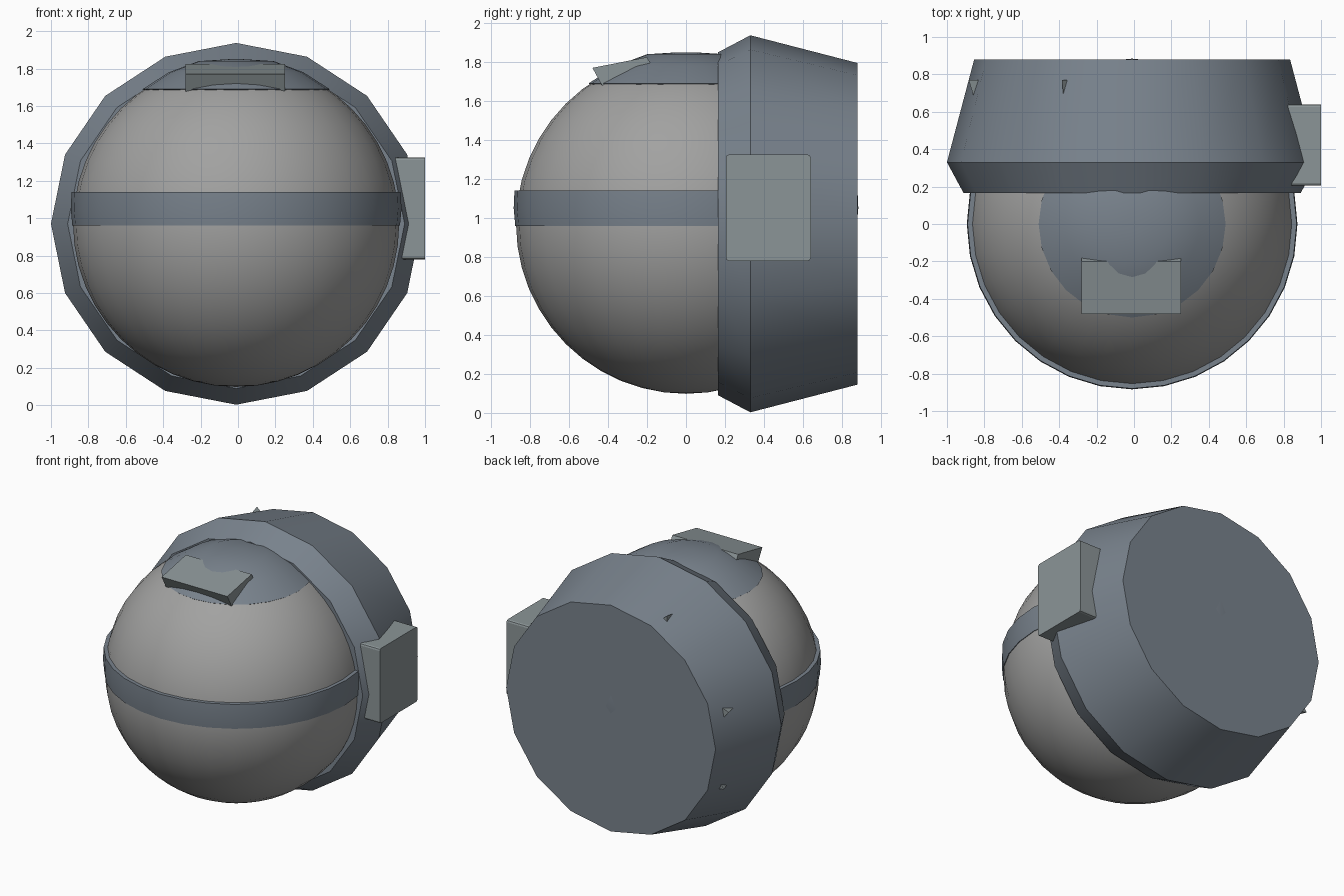
import bpy, bmesh, math
from mathutils import Vector, Matrix

if "Cube" in bpy.data.objects:
    bpy.data.objects.remove(bpy.data.objects["Cube"])

CX, CZ = -0.01, 0.97


def material(name, rgb):
    m = bpy.data.materials.new(name)
    m.diffuse_color = (*rgb, 1)
    m.use_nodes = True
    m.node_tree.nodes["Principled BSDF"].inputs["Base Color"].default_value = m.diffuse_color
    return m


shell_mat = material("blue_grey", (0.19, 0.225, 0.265))
ball_mat = material("mid_grey", (0.36, 0.36, 0.355))
block_mat = material("pale_grey", (0.26, 0.30, 0.31))


def finish(bm, name, mat, angle=None):
    bmesh.ops.recalc_face_normals(bm, faces=bm.faces)
    mesh = bpy.data.meshes.new(name)
    bm.to_mesh(mesh)
    bm.free()
    ob = bpy.data.objects.new(name, mesh)
    bpy.context.collection.objects.link(ob)
    mesh.materials.append(mat)
    if angle:
        bpy.ops.object.select_all(action='DESELECT')
        ob.select_set(True)
        bpy.context.view_layer.objects.active = ob
        bpy.ops.object.shade_smooth_by_angle(angle=math.radians(angle))
    return ob


def lathe(name, profile, sides, mat, matrix, angle=35):
    """Turn a (radius, height) profile round z, cap both ends, then place it."""
    bm = bmesh.new()
    rings = []
    for r, h in profile:
        rings.append([bm.verts.new((r * math.cos(2 * math.pi * i / sides),
                                    r * math.sin(2 * math.pi * i / sides), h))
                      for i in range(sides)])
    for a, b in zip(rings, rings[1:]):
        for i in range(sides):
            j = (i + 1) % sides
            bm.faces.new((a[i], a[j], b[j], b[i]))
    bm.faces.new(rings[0])
    bm.faces.new(rings[-1])
    bm.transform(matrix)
    return finish(bm, name, mat, angle)


def side_block(name, outline, x0, x1, bevel=0.0):
    """Extrude a (y, z) outline from x0 to x1."""
    bm = bmesh.new()
    f = bm.faces.new([bm.verts.new((x0, y, z)) for y, z in outline])
    ext = bmesh.ops.extrude_face_region(bm, geom=[f])
    bmesh.ops.translate(bm, vec=(x1 - x0, 0, 0),
                        verts=[v for v in ext['geom'] if isinstance(v, bmesh.types.BMVert)])
    if bevel:
        edges = [e for e in bm.edges if abs(e.verts[0].co.x - e.verts[1].co.x) > 0.05]
        bmesh.ops.bevel(bm, geom=edges, offset=bevel, segments=2, affect='EDGES', profile=0.5)
    return finish(bm, name, block_mat)


# Ball
bm = bmesh.new()
bmesh.ops.create_uvsphere(bm, u_segments=32, v_segments=24, radius=0.872)
bm.transform(Matrix.Translation((CX, 0, CZ)))
finish(bm, "ball", ball_mat, 35)

# Raised band round the ball
lathe("ball_band", [(0.80, 0.96), (0.876, 0.96), (0.884, 1.05), (0.88, 1.14), (0.80, 1.14)],
      32, shell_mat, Matrix.Translation((CX, 0, 0)))

# Sixteen-sided rear housing, turned about the y axis
along_y = (Matrix.Translation((CX, 0, CZ)) @ Matrix.Diagonal((0.99, 1, 0.967, 1))
           @ Matrix.Rotation(math.radians(-90), 4, 'X'))
lathe("rear_housing", [(0.82, 0.17), (0.91, 0.165), (1.0, 0.33), (0.853, 0.88)],
      16, shell_mat, along_y, 30)

# Shallow cap on top of the ball
lathe("top_cap", [(0.48, 1.675), (0.50, 1.69), (0.36, 1.78), (0.20, 1.84), (0.04, 1.85)],
      24, shell_mat, Matrix.Translation((CX, 0, 0)))

# Tilted block at the front of the cap
side_block("top_block", [(-0.48, 1.77), (-0.20, 1.825), (-0.17, 1.77), (-0.42, 1.66)],
           -0.28, 0.25)

# Square block on the right of the housing
side_block("side_block", [(0.205, 0.78), (0.64, 0.78), (0.64, 1.325), (0.205, 1.325)],
           0.72, 1.0, 0.015)

# Small wedges poking through the left of the housing
bm = bmesh.new()
for deg, size in ((165, 0.06), (202, 0.05), (115, 0.03)):
    t = math.radians(deg)
    out = Vector((math.cos(t), 0, math.sin(t)))
    tan = Vector((-math.sin(t), 0, math.cos(t)))
    base = Vector((CX, 0, CZ)) + out * 0.82
    tip = base + out * (0.055 + size / 2) + Vector((0, 0.77, 0))
    pts = [tip, base + tan * size + Vector((0, 0.77, 0)),
           base - tan * size + Vector((0, 0.77, 0)), base + Vector((0, 0.5, 0))]
    v = [bm.verts.new(p) for p in pts]
    for a, b, c in ((0, 1, 2), (0, 1, 3), (1, 2, 3), (0, 2, 3)):
        bm.faces.new((v[a], v[b], v[c]))
finish(bm, "housing_wedges", block_mat)
